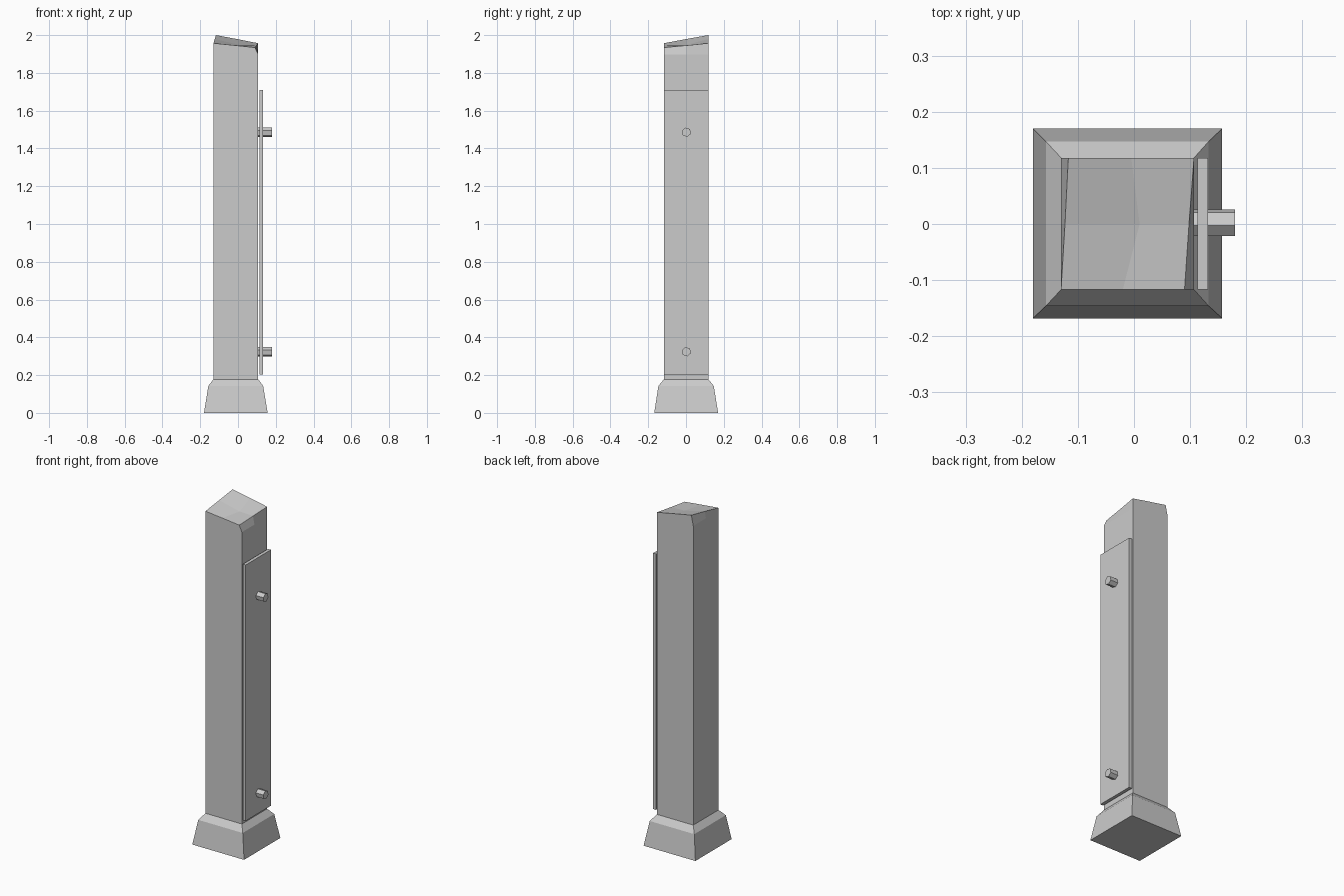
import bpy, math

if "Cube" in bpy.data.objects:
    bpy.data.objects.remove(bpy.data.objects["Cube"])

grey = bpy.data.materials.new("plain grey")
grey.diffuse_color = (0.6, 0.6, 0.6, 1)
grey.use_nodes = True
grey.node_tree.nodes["Principled BSDF"].inputs["Base Color"].default_value = grey.diffuse_color


def make(name, verts, faces):
    mesh = bpy.data.meshes.new(name)
    mesh.from_pydata(verts, [], faces)
    mesh.materials.append(grey)
    obj = bpy.data.objects.new(name, mesh)
    bpy.context.collection.objects.link(obj)
    return obj


def loft(name, rings):
    """Closed solid through equal-length rings of points."""
    n, m = len(rings[0]), len(rings)
    verts = [p for r in rings for p in r]
    faces = [(k * n + i, k * n + (i + 1) % n, (k + 1) * n + (i + 1) % n, (k + 1) * n + i)
             for k in range(m - 1) for i in range(n)]
    faces += [tuple(reversed(range(n))), tuple(range((m - 1) * n, m * n))]
    return make(name, verts, faces)


def rect(x0, x1, y0, y1, z):
    return [(x0, y0, z), (x1, y0, z), (x1, y1, z), (x0, y1, z)]


# Flared base with sloped shoulder
loft("base", [rect(-0.18, 0.157, -0.168, 0.17, 0),
              rect(-0.157, 0.133, -0.146, 0.147, 0.143),
              rect(-0.13, 0.107, -0.117, 0.118, 0.178)])

# Post shaft: eight-point rings, ending in an uneven, worn top
L, R, F, B = -0.13, 0.107, -0.117, 0.118


def ring8(zl, zm, zr):
    return [(L, F, zl), (-0.012, F, zm), (R, F, zr), (R, 0, zr),
            (R, B, zr), (-0.012, B, zm), (L, B, zl), (L, 0, zl)]


top = [(-0.13, F, 1.957), (-0.02, F, 1.946), (0.09, F, 1.934), (0.098, 0, 1.945),
       (R, B, 1.957), (-0.005, B, 1.979), (-0.117, B, 2.0), (-0.123, 0, 1.979)]
rings = [ring8(0.17, 0.17, 0.17), ring8(1.94, 1.92, 1.897), top]
verts = [p for r in rings for p in r] + [(0.01, 0, 1.948)]
faces = [(k * 8 + i, k * 8 + (i + 1) % 8, k * 8 + 8 + (i + 1) % 8, k * 8 + 8 + i)
         for k in range(2) for i in range(8)]
faces += [(16, 17, 24, 23), (17, 18, 19, 24), (24, 19, 20, 21), (23, 24, 21, 22),
          tuple(reversed(range(8)))]
make("post", verts, faces)

# Thin side panel standing just off the post
loft("side_panel", [rect(0.113, 0.132, F, B, 0.203), rect(0.113, 0.132, F, B, 1.71)])

# Six-sided bolts holding the panel
for label, z in (("lower", 0.324), ("upper", 1.486)):
    rings = [[(x, 0.002 + 0.025 * math.cos(a), z + 0.025 * math.sin(a))
              for a in (math.radians(41 + 60 * i) for i in range(6))]
             for x in (0.104, 0.18)]
    loft(label + "_bolt", rings)
